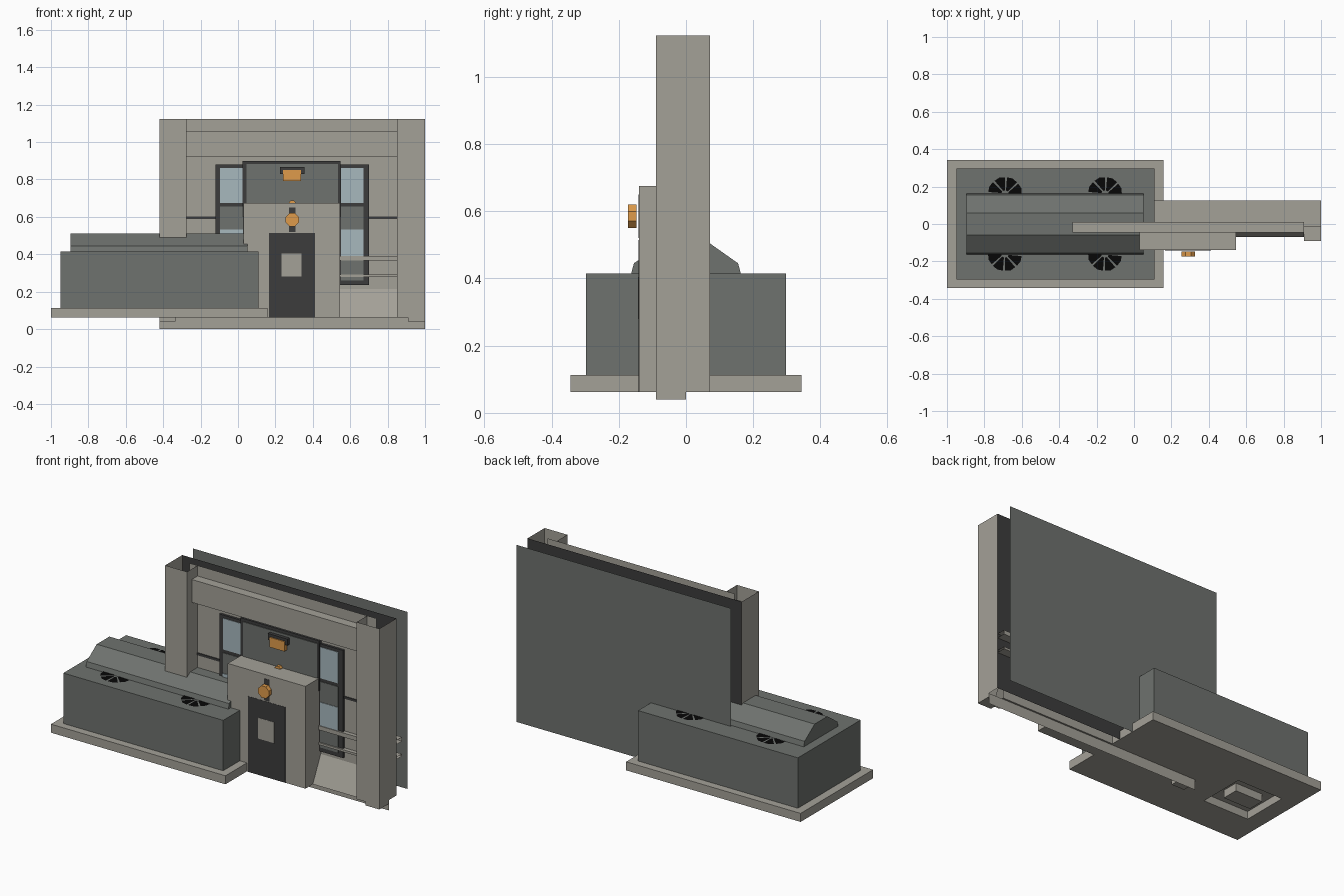
import bpy, bmesh, math
from mathutils import Vector

if "Cube" in bpy.data.objects:
    bpy.data.objects.remove(bpy.data.objects["Cube"])


def material(name, rgb):
    m = bpy.data.materials.new(name)
    m.diffuse_color = (*rgb, 1)
    m.use_nodes = True
    m.node_tree.nodes["Principled BSDF"].inputs["Base Color"].default_value = m.diffuse_color
    return m


CONCRETE = material("warm concrete", (.37, .354, .312))
GREEN = material("grey green metal", (.156, .168, .156))
DARK = material("dark metal", (.045, .045, .045))
BLACK = material("black vent", (.002, .002, .002))
GLASS = material("pale blue glass", (.39, .48, .515))
ORANGE = material("orange lamp", (.74, .33, .07))

FLOOR, TOP, CORE = .062, 1.123, .072


def mesh(name, verts, faces, mat):
    me = bpy.data.meshes.new(name)
    me.from_pydata(verts, [], faces)
    me.materials.append(mat)
    ob = bpy.data.objects.new(name, me)
    bpy.context.collection.objects.link(ob)
    return ob


def box(name, x, y, z, mat):
    v = [(a, b, c) for a in x for b in y for c in z]
    f = [(0, 1, 3, 2), (4, 6, 7, 5), (0, 4, 5, 1), (2, 3, 7, 6), (0, 2, 6, 4), (1, 5, 7, 3)]
    return mesh(name, v, f, mat)


def sheet(name, x, y, z, mat):
    """Upright sheet facing the front."""
    return mesh(name, [(x[0], y, z[0]), (x[1], y, z[0]), (x[1], y, z[1]), (x[0], y, z[1])],
                [(0, 1, 2, 3)], mat)


def extrude_x(name, profile, x, mat, caps=True):
    """Closed (y, z) profile carried along x."""
    n = len(profile)
    v = [(a, p, q) for a in x for p, q in profile]
    f = [(i, (i + 1) % n, n + (i + 1) % n, n + i) for i in range(n)]
    if caps:
        f += [tuple(range(n))[::-1], tuple(range(n, 2 * n))]
    return mesh(name, v, f, mat)


def disc(name, x, z, r, y, mat, sides=8):
    """Prism with its axis along y."""
    ring = [(x + r * math.cos((i + .5) * math.tau / sides),
             z + r * math.sin((i + .5) * math.tau / sides)) for i in range(sides)]
    v = [(p, d, q) for d in y for p, q in ring]
    f = [tuple(range(sides)), tuple(range(sides, 2 * sides))[::-1]]
    f += [(i, sides + i, sides + (i + 1) % sides, (i + 1) % sides) for i in range(sides)]
    return mesh(name, v, f, mat)


# Cooling unit: plinth with an underside recess, body and ridged cover
plinth = box("unit_plinth", (-1, .157), (-.343, .343), (FLOOR, .113), CONCRETE)
cutter = box("recess_cutter", (-.9, -.6), (-.14, .14), (.0, .108), CONCRETE)
cutter.hide_render = True
cutter.hide_set(True)
cut = plinth.modifiers.new("recess", 'BOOLEAN')
cut.object = cutter
cut.solver = 'EXACT'
box("recess_block", (-.84, -.66), (-.05, .05), (FLOOR, .108), CONCRETE)
box("unit_body", (-.95, .11), (-.297, .297), (.113, .415), GREEN)
extrude_x("unit_ridge", [(-.163, .415), (.163, .415), (.155, .445), (.06, .512),
                         (-.06, .512), (-.155, .445)], (-.895, .05), GREEN)

# Fan vents: broad black blades in a ring, half hidden under the ridge
for cx in (-.69, -.155):
    for cy in (-.16, .16):
        v, f = [], []
        for i in range(8):
            a = i * math.tau / 8
            for r, t in ((.02, a), (.09, a), (.093, a + .33), (.09, a + .66), (.02, a + .5)):
                v.append((cx + r * math.cos(t), cy + r * math.sin(t), .418))
            f.append(tuple(range(5 * i, 5 * i + 5)))
        mesh("fan_vent", v, f, BLACK)

# Wall: front panel, dark middle sheet and outer back sheet
sheet("wall_panel", (-.33, .91), .01, (FLOOR, TOP), CONCRETE)
sheet("wall_core", (-.42, 1), CORE, (FLOOR, TOP), DARK)
sheet("wall_back", (-.42, 1), .175, (FLOOR, TOP), GREEN)
box("wall_beam", (-.33, .91), (-.045, .01), (.923, 1.06), CONCRETE)

# Hollow pillars, open at the top
for outer, inner, foot in ((-.42, -.275, -.335), (1, .85, .91)):
    path = [(outer, CORE), (outer, -.09), (inner, -.09), (inner, .01)]
    v = [(x, y, z) for z in (FLOOR, TOP) for x, y in path]
    mesh("pillar", v, [(i, i + 1, i + 5, i + 4) for i in range(3)], CONCRETE)
    box("pillar_foot", sorted((outer, foot)), (-.09, 0), (.04, FLOOR), CONCRETE)

# Floor strip and skirting below it
mesh("wall_floor", [(-.335, -.07, FLOOR), (.91, -.07, FLOOR), (.91, .01, FLOOR), (-.335, .01, FLOOR)],
     [(0, 1, 2, 3)], CONCRETE)
sheet("floor_skirting", (-.42, 1), 0, (0, FLOOR), CONCRETE)

# Sloped sill beside the porch
mesh("sloped_sill", [(.545, -.07, FLOOR), (.91, -.07, FLOOR), (.91, .005, .215), (.545, .005, .215)],
     [(0, 1, 2, 3)], CONCRETE)

# Open-ended rails running right through the wall into the gap behind
for z0, z1 in ((.278, .291), (.367, .392)):
    extrude_x("rail", [(-.015, z0), (.125, z0), (.125, z1), (-.015, z1)], (-.3, 1), CONCRETE,
              caps=False)

# Window bays: dark frame, green infill and panes on each side
for x0, x1, g0, g1 in ((-.12, .03, -.095, .028), (.545, .7, .55, .67)):
    box("bay_frame", (x0, x1), (-.005, .009), (.235, .88), DARK)
    box("bay_infill", (g0, g1), (-.008, -.004), (.26, .655), GREEN)
    box("upper_pane", (g0, g1), (-.008, -.004), (.675, .862), GLASS)
    box("lower_pane", (g0, g1), (-.011, -.007), (.39, .533), GLASS)
box("centre_frame", (.025, .548), (-.014, .009), (.6, .9), DARK)
box("centre_panel", (.045, .535), (-.018, -.013), (.6, .882), GREEN)
for x in ((-.275, -.12), (.7, .85)):
    box("wall_groove", x, (.004, .009), (.588, .602), DARK)

# Porch with door
box("porch", (.03, .545), (-.14, .009), (FLOOR, .675), CONCRETE)
box("door", (.165, .412), (-.1412, -.139), (FLOOR, .515), DARK)
box("door_hatch", (.232, .34), (-.1424, -.141), (.28, .405), CONCRETE)

# Lamps
box("porch_lamp_mount", (.272, .308), (-.1415, -.139), (.52, .65), DARK)
disc("porch_lamp", .29, .585, .038, (-.173, -.147), ORANGE)
box("wall_lamp_mount", (.225, .355), (-.038, -.016), (.83, .868), DARK)
box("wall_lamp", (.24, .338), (-.044, -.016), (.792, .851), ORANGE)
disc("small_lamp", .29, .67, .02, (-.04, -.016), ORANGE)
